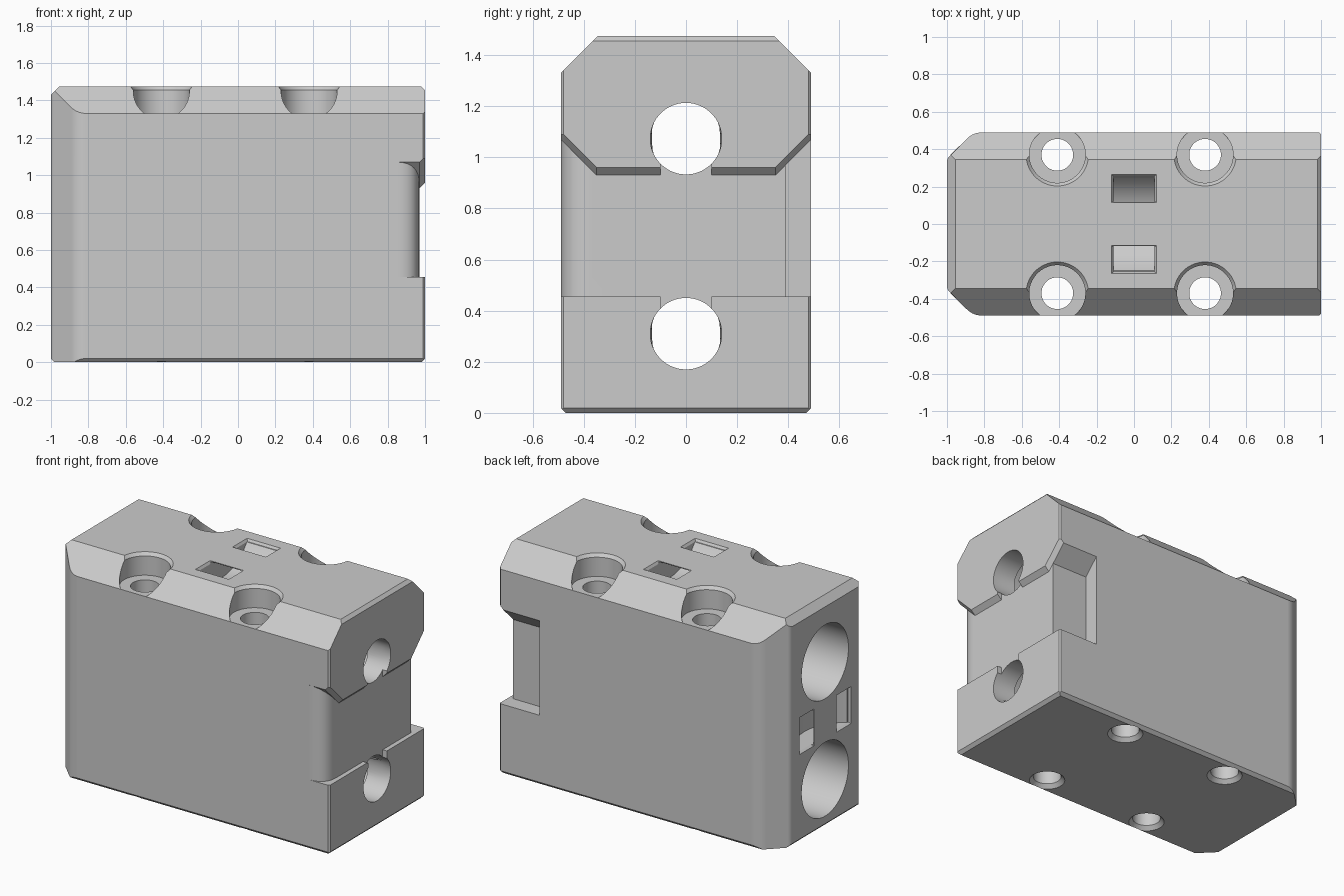
import bpy, bmesh, math

cube = bpy.data.objects.get("Cube")
if cube:
    bpy.data.objects.remove(cube, do_unlink=True)

grey = bpy.data.materials.new("light grey plastic")
grey.use_nodes = True
grey.diffuse_color = (0.6, 0.6, 0.6, 1)
grey.node_tree.nodes["Principled BSDF"].inputs["Base Color"].default_value = (0.6, 0.6, 0.6, 1)


def loft(name, axis, sections):
    """Solid through matching 2D rings placed along an axis: [(position, ring), ...]"""
    place = {"x": lambda t, u, v: (t, u, v),
             "y": lambda t, u, v: (u, t, v),
             "z": lambda t, u, v: (u, v, t)}[axis]
    bm = bmesh.new()
    rings = [[bm.verts.new(place(t, u, v)) for u, v in ring] for t, ring in sections]
    n = len(rings[0])
    for a, b in zip(rings, rings[1:]):
        for i in range(n):
            j = (i + 1) % n
            bm.faces.new((a[i], a[j], b[j], b[i]))
    bm.faces.new(rings[0])
    bm.faces.new(rings[-1])
    bmesh.ops.recalc_face_normals(bm, faces=bm.faces)
    mesh = bpy.data.meshes.new(name)
    bm.to_mesh(mesh)
    bm.free()
    mesh.materials.append(grey)
    obj = bpy.data.objects.new(name, mesh)
    bpy.context.collection.objects.link(obj)
    return obj


def prism(name, axis, ring, a, b):
    return loft(name, axis, [(a, ring), (b, ring)])


def circle(u, v, r, n=48, limit=9):
    """Round ring, optionally flattened at +-limit in its first coordinate"""
    pts = []
    for i in range(n):
        a = 2 * math.pi * (i + 0.5) / n
        pts.append((u + max(-limit, min(limit, r * math.cos(a))), v + r * math.sin(a)))
    return pts


def rect(u0, u1, v0, v1):
    return [(u0, v0), (u1, v0), (u1, v1), (u0, v1)]


def mirrored(half):
    return half + [(u, -v) for u, v in reversed(half)]


def boolean(target, tool, operation="DIFFERENCE"):
    mod = target.modifiers.new("cut", "BOOLEAN")
    mod.operation, mod.solver, mod.object = operation, "EXACT", tool
    bpy.context.view_layer.objects.active = target
    bpy.ops.object.modifier_apply(modifier=mod.name)
    bpy.data.objects.remove(tool, do_unlink=True)


def fillet(corner, before, after, size, steps=5):
    """Points of a rounded corner as a quadratic curve"""
    def toward(p):
        d = math.dist(corner, p)
        return [c + (q - c) * size / d for c, q in zip(corner, p)]
    a, b = toward(before), toward(after)
    pts = []
    for i in range(steps + 1):
        t = i / steps
        pts.append(tuple((1 - t) ** 2 * p + 2 * t * (1 - t) * c + t * t * q
                         for p, c, q in zip(a, corner, b)))
    return pts


# Body: end profile, plan and side profile intersected
W, H = 0.49, 1.475
end_profile = [(W, 0.02), (W, 1.33), (0.345, H), (-0.345, H),
               (-W, 1.33), (-W, 0.02), (-W + 0.02, 0), (W - 0.02, 0)]
plan_half = ([(1, W - 0.01), (0.99, W)]
             + fillet((-0.86, W), (1, W), (-1, 0.35), 0.05)
             + fillet((-1, 0.35), (-0.86, W), (-1, 0), 0.02))
side_profile = [(-0.98, 0), (0.98, 0), (1, 0.02), (1, H - 0.02),
                (0.98, H), (-0.955, H), (-1, H - 0.045), (-1, 0.02)]
body = prism("bearing_block", "x", end_profile, -1.1, 1.1)
boolean(body, prism("plan", "z", mirrored(plan_half), -0.1, 1.6), "INTERSECT")
boolean(body, prism("side", "y", side_profile, -0.7, 0.7), "INTERSECT")

# Bearing bores with narrower rod holes
RODS = (0.31, 1.073)
for z in RODS:
    boolean(body, prism("bore", "x", circle(0, z, 0.24, 64), -1.1, 0.84))
    boolean(body, loft("rod_hole", "x", [(0.8, circle(0, z, 0.14, limit=0.13)),
                                         (0.94, circle(0, z, 0.14)),
                                         (1.1, circle(0, z, 0.14))]))

# Shallow recess on the right end, rounded at the front corner, stepped at the back
round_corner = fillet((0.97, -W), (0.97, 0), (0.85, -W), 0.12, 8)
recess_plan = [(1.1, -0.6), (1.1, 0.6), (0.71, 0.6), (0.71, 0.39), (0.97, 0.39)] \
    + round_corner + [(0.85, -0.6)]


def roof(rise):
    z = 0.93 + rise
    return [(-0.65, 0.455), (0.65, 0.455), (0.65, z + 0.3),
            (0.35, z), (-0.35, z), (-0.65, z + 0.3)]


recess = prism("recess", "z", recess_plan, 0.3, 1.4)
boolean(recess, loft("roof", "x", [(0.6, roof(0)), (0.97, roof(0)), (1.05, roof(0.08))]), "INTERSECT")
boolean(body, recess)
boolean(body, prism("rod_gap", "x", rect(-0.1, 0.1, *RODS), 0.97, 1.1))

# Counterbored screw holes
for x in (-0.41, 0.38):
    for y in (-0.37, 0.37):
        boolean(body, loft("counterbore", "z", [
            (1.33, circle(x, y, 0.15)), (H - 0.02, circle(x, y, 0.15)),
            (H, circle(x, y, 0.167)), (1.6, circle(x, y, 0.167))]))
        boolean(body, loft("screw_hole", "z", [
            (-0.1, circle(x, y, 0.108, 32)), (0, circle(x, y, 0.108, 32)),
            (0.025, circle(x, y, 0.085, 32)), (1.4, circle(x, y, 0.085, 32))]))


# Curved cable tie channels: one in the top, one in the left end
def arc(r, lift, steps=16):
    a = math.asin(lift / r) * 0.5
    return [(r * math.cos(t), r * math.sin(t)) for t in
            (-a - (math.pi - 2 * a) * i / steps for i in range(steps + 1))]


LIFT = 0.15
channel = arc(0.298, LIFT) + arc(0.192, LIFT)[::-1]
boolean(body, prism("top_channel", "x", [(u, H + LIFT + v) for u, v in channel], -0.11, 0.11))
boolean(body, prism("end_channel", "z", [(-1 - LIFT - v, u) for u, v in channel], 0.58, 0.80))
for s in (-0.19, 0.19):
    lip_in, lip_out = rect(-0.11, 0.11, s - 0.065, s + 0.065), rect(-0.122, 0.122, s - 0.077, s + 0.077)
    boolean(body, loft("top_lip", "z", [(H - 0.015, lip_in), (H + 0.003, lip_out)]))
    turned = [[(v, 0.69 + u) for u, v in ring] for ring in (lip_in, lip_out)]
    boolean(body, loft("end_lip", "x", [(-0.985, turned[0]), (-1.003, turned[1])]))

# Smooth bores and fillets, crisp edges elsewhere
for o in bpy.context.selected_objects:
    o.select_set(False)
body.select_set(True)
bpy.context.view_layer.objects.active = body
bpy.ops.object.shade_smooth_by_angle(angle=math.radians(25))
weighted = body.modifiers.new("weighted_normals", "WEIGHTED_NORMAL")
weighted.keep_sharp = True
